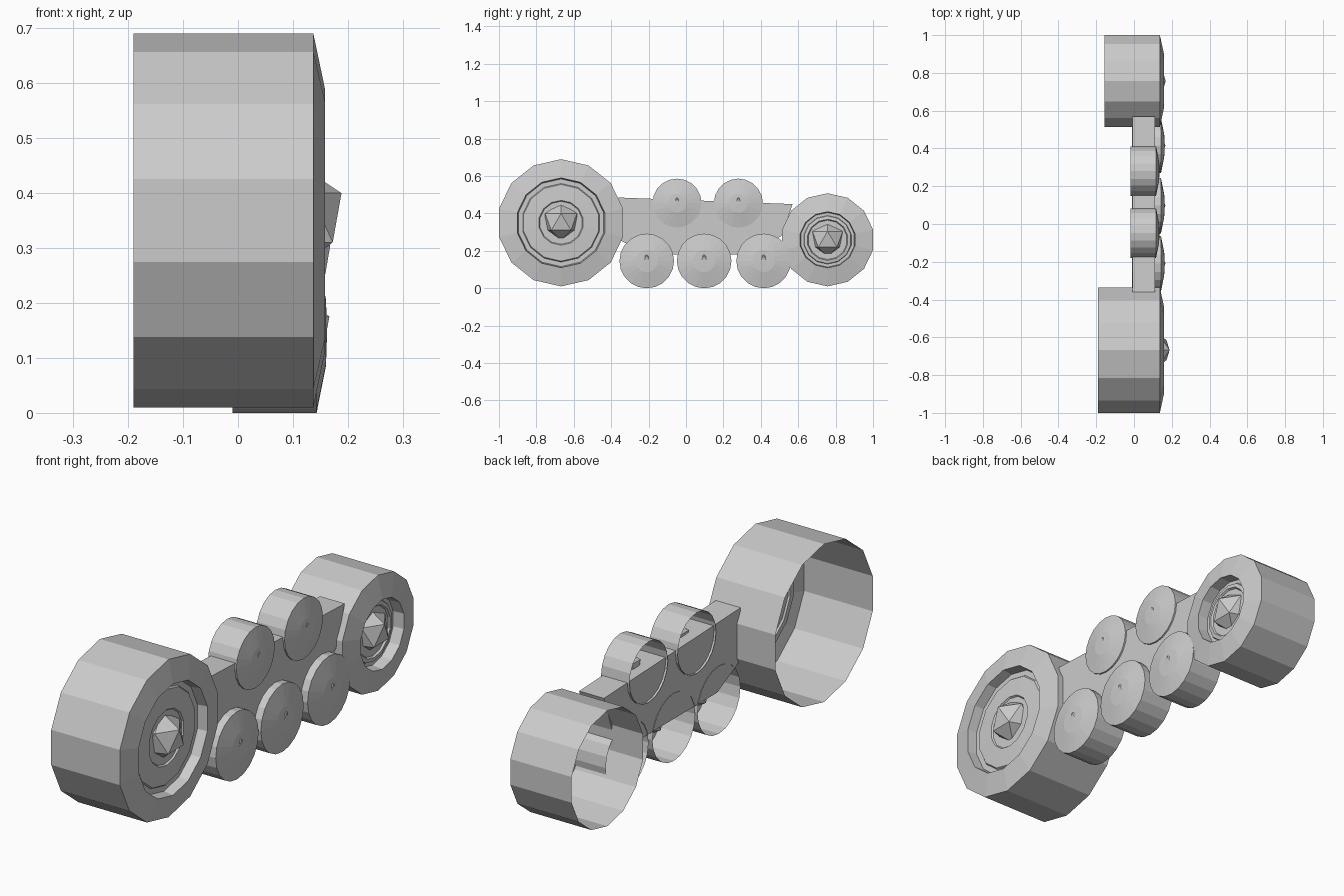
import bpy, bmesh, math
from mathutils import Matrix

if "Cube" in bpy.data.objects:
    bpy.data.objects.remove(bpy.data.objects["Cube"])

grey = bpy.data.materials.new("plain grey")
grey.diffuse_color = (0.6, 0.6, 0.6, 1)
grey.use_nodes = True
grey.node_tree.nodes["Principled BSDF"].inputs["Base Color"].default_value = grey.diffuse_color


def finish(name, bm, recalc=False):
    if recalc:
        bmesh.ops.recalc_face_normals(bm, faces=bm.faces)
    me = bpy.data.meshes.new(name)
    bm.to_mesh(me)
    bm.free()
    me.materials.append(grey)
    ob = bpy.data.objects.new(name, me)
    bpy.context.collection.objects.link(ob)
    return ob


def lathe(name, y, z, profile, sides):
    """Revolve (radius, x) points about the x axis; open at the first point."""
    bm = bmesh.new()
    rings = []
    for r, x in profile:
        if r == 0:
            rings.append([bm.verts.new((x, y, z))] * sides)
        else:
            angles = [2 * math.pi * i / sides for i in range(sides)]
            rings.append([bm.verts.new((x, y + r * math.sin(a), z + r * math.cos(a)))
                          for a in angles])
    for a, b in zip(rings, rings[1:]):
        for i in range(sides):
            j = (i + 1) % sides
            quad = [a[j], a[i], b[i], b[j]]
            bm.faces.new(list(dict.fromkeys(quad)))
    return finish(name, bm)


def hub(name, x, y, z, r, depth):
    """Faceted hub knob, squashed along the axle."""
    bm = bmesh.new()
    m = Matrix.Translation((x, y, z)) @ Matrix.Diagonal((depth / r, 1, 1, 1))
    bmesh.ops.create_icosphere(bm, subdivisions=1, radius=r, matrix=m)
    finish(name, bm)


# Large front wheel and smaller rear wheel, hollow on the inner side
lathe("front_wheel", -0.668, 0.35,
      [(0.34, -0.19), (0.34, 0.137), (0.24, 0.158), (0.234, 0.115),
       (0.21, 0.115), (0.205, 0.122), (0.12, 0.127), (0.115, 0.12), (0, 0.12)], 14)
hub("front_wheel_hub", 0.105, -0.668, 0.355, 0.1, 0.093)
lathe("rear_wheel", 0.757, 0.259,
      [(0.249, -0.155), (0.249, 0.137), (0.15, 0.158), (0.146, 0.11),
       (0.13, 0.11), (0.127, 0.117), (0.11, 0.12), (0.105, 0.112), (0, 0.112)], 14)
hub("rear_wheel_hub", 0.09, 0.757, 0.262, 0.095, 0.087)

# Lower road rollers and upper return rollers
for i, y in enumerate((-0.21, 0.097, 0.415)):
    lathe(f"lower_roller_{i + 1}", y, 0.146,
          [(0.146, -0.01), (0.146, 0.143), (0.06, 0.16), (0, 0.162)], 20)
    hub(f"lower_roller_hub_{i + 1}", 0.109, y, 0.146, 0.066, 0.064)
for i, y in enumerate((-0.048, 0.28)):
    lathe(f"upper_roller_{i + 1}", y, 0.455,
          [(0.131, -0.018), (0.131, 0.117), (0.05, 0.133), (0, 0.135)], 20)
    hub(f"upper_roller_hub_{i + 1}", 0.085, y, 0.455, 0.06, 0.059)

# Side plate that carries the rollers
outline = [(-0.36, 0.485), (-0.36, 0.26), (-0.2, 0.18), (0.35, 0.18),
           (0.51, 0.28), (0.57, 0.45)]
bm = bmesh.new()
face = bm.faces.new([bm.verts.new((-0.008, y, z)) for y, z in outline])
ext = bmesh.ops.extrude_face_region(bm, geom=[face])
bmesh.ops.translate(bm, vec=(0.118, 0, 0),
                    verts=[v for v in ext["geom"] if isinstance(v, bmesh.types.BMVert)])
finish("side_plate", bm, recalc=True)
